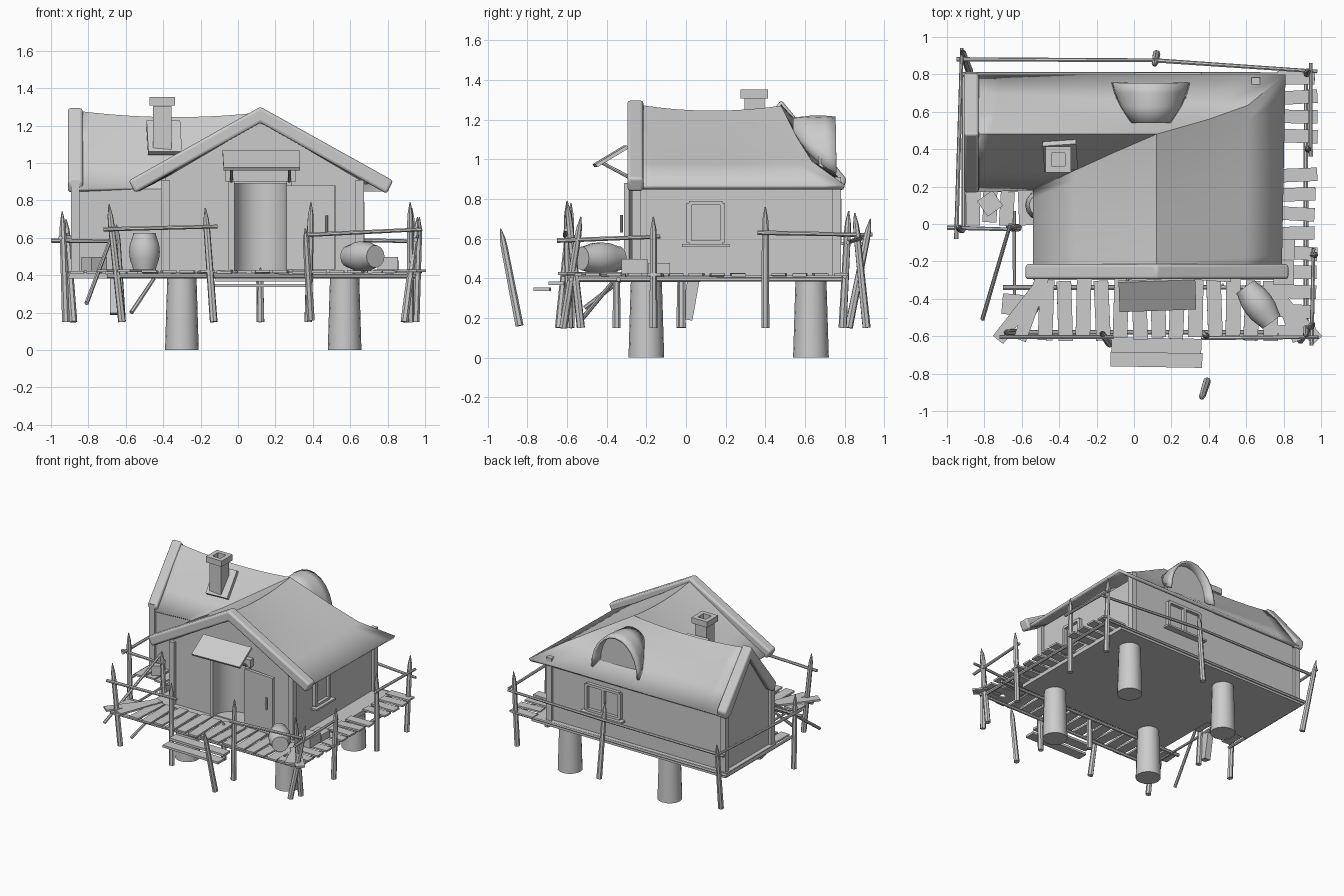
import bpy, bmesh, math, random
from mathutils import Vector, Matrix

if "Cube" in bpy.data.objects:
    bpy.data.objects.remove(bpy.data.objects["Cube"])
random.seed(4)
V = Vector
R = random.uniform


def make(name, bm, recalc=True):
    if recalc:
        bmesh.ops.recalc_face_normals(bm, faces=bm.faces)
    me = bpy.data.meshes.new(name)
    bm.to_mesh(me)
    bm.free()
    ob = bpy.data.objects.new(name, me)
    bpy.context.collection.objects.link(ob)
    return ob


def box(name, c, s, rot=(0, 0, 0)):
    bm = bmesh.new()
    bmesh.ops.create_cube(bm, size=1)
    bmesh.ops.scale(bm, vec=s, verts=bm.verts)
    ob = make(name, bm)
    ob.location = c
    ob.rotation_euler = [math.radians(a) for a in rot]
    return ob


def lathe(name, p1, p2, rings, n=10):
    """Closed round body along p1-p2, rings = (fraction, radius)."""
    p1, p2 = V(p1), V(p2)
    q = (p2 - p1).to_track_quat('Z', 'Y')
    bm = bmesh.new()
    loops = [[bm.verts.new(p1.lerp(p2, t) + q @ V((r * math.cos(k * math.tau / n), r * math.sin(k * math.tau / n), 0)))
              for k in range(n)] for t, r in rings]
    for a, b in zip(loops, loops[1:]):
        for k in range(n):
            bm.faces.new((a[k], a[(k + 1) % n], b[(k + 1) % n], b[k]))
    bm.faces.new(loops[0])
    bm.faces.new(loops[-1])
    return make(name, bm)


def rod(name, p1, p2, r=.012):
    return lathe(name, p1, p2, [(0, r), (1, r * .85)], 7)


def post(name, p1, p2, r=.021):
    return lathe(name, p1, p2, [(0, r), (.82, r * .85), (.9, r * .7), (1, .003)], 7)


def prism(name, pts, axis, a, b):
    """Extrude a (horizontal, z) outline along x or y."""
    bm = bmesh.new()
    f = lambda u, z, t: (t, u, z) if axis == 'x' else (u, t, z)
    A = [bm.verts.new(f(u, z, a)) for u, z in pts]
    B = [bm.verts.new(f(u, z, b)) for u, z in pts]
    bm.faces.new(A)
    bm.faces.new(B)
    for i in range(len(pts)):
        j = (i + 1) % len(pts)
        bm.faces.new((A[i], A[j], B[j], B[i]))
    return make(name, bm)


def bevel(ob, w):
    m = ob.modifiers.new('bevel', 'BEVEL')
    m.width, m.segments = w, 3
    return ob


# house walls
front = prism('front_wing_walls', [(-.39, .41), (.65, .41), (.65, .91), (.12, 1.22), (-.39, .92)], 'y', -.25, .45)
prism('left_wing_walls', [(.19, .41), (.76, .41), (.76, .86), (.48, 1.2), (.19, .86)], 'x', -.87, -.1)
box('rear_walls', (.27, .6, .64), (.76, .32, .46))

# doorway cut into the front wall
cut = lathe('door_cutter', (.12, -.25, .425), (.12, -.25, .89), [(0, .14), (1, .14)], 32)
m = front.modifiers.new('doorway', 'BOOLEAN')
m.object, m.operation, m.solver = cut, 'DIFFERENCE', 'EXACT'
bpy.context.view_layer.objects.active = front
bpy.ops.object.modifier_apply(modifier='doorway')
bpy.data.objects.remove(cut)
box('door_leaf', (.39, -.29, .655), (.26, .025, .45), (0, 0, -4))
rod('door_handle', (.475, -.325, .63), (.475, -.325, .72), .008)
box('door_lintel', (.12, -.265, .93), (.38, .05, .06))
for x in (-.035, .275):
    box('door_jamb', (x, -.26, .66), (.03, .04, .48))
    rod('awning_bracket', (x, -.25, .89), (x, -.42, .98), .01)
box('door_awning', (.125, -.38, 1.015), (.41, .185, .018), (31, 0, 2))

# corner posts
for x, y in ((-.39, -.25), (.65, -.25), (.65, .76), (-.87, .19), (-.87, .76)):
    box('corner_post', (x, y, .66), (.045, .045, .5))

# roof: ruled patches sharing ridge, valley and hip lines
bm = bmesh.new()


def patch(e0, e1, n=10, sag=.03):
    e0, e1 = [[V(p) for p in e] for e in (e0, e1)]
    rows = []
    for i, (a, b) in enumerate(zip(e0, e1)):
        rows.append([])
        for k in range(n + 1):
            p = a.lerp(b, k / n)
            p.z -= sag * 4 * k / n * (1 - k / n) * (1 - i / (len(e0) - 1))
            rows[-1].append(bm.verts.new(p))
    for r, s in zip(rows, rows[1:]):
        for k in range(n):
            bm.faces.new((r[k], r[k + 1], s[k + 1], s[k]))


top = (.12, .48, 1.27)
hip = [top, (.4, .56, 1.11), (.61, .635, .99), (.81, .8, .87)]
valley = [top, (-.1, .385, 1.13), (-.32, .285, .99), (-.54, .18, .87)]
patch([(.12, -.27, 1.28), (.36, -.27, 1.12), (.59, -.27, .98), (.79, -.27, .87)], hip)
patch([(.12, -.27, 1.28), (-.1, -.27, 1.14), (-.32, -.27, 1.0), (-.54, -.27, .87)], valley)
patch([(-.87, .48, 1.28), (-.87, .38, 1.16), (-.87, .28, 1.01), (-.87, .17, .86)], valley)
patch([(-.87, .48, 1.28), (-.87, .59, 1.16), (-.87, .7, 1.01), (-.87, .8, .86)], hip)
bmesh.ops.remove_doubles(bm, verts=bm.verts, dist=.0005)
bm.normal_update()
bmesh.ops.reverse_faces(bm, faces=[f for f in bm.faces if f.normal.z < 0])
roof = make('roof', bm, False)
m = roof.modifiers.new('thickness', 'SOLIDIFY')
m.thickness, m.offset = .025, -1

# gable trims
bevel(prism('front_gable_trim', [(-.585, .905), (-.55, .84), (.12, 1.215), (.795, .835), (.83, .905), (.12, 1.3)],
            'y', -.295, -.215), .015)
bevel(prism('left_gable_trim', [(.165, .9), (.19, .84), (.24, .86), (.48, 1.2), (.73, .86), (.79, .84), (.81, .9), (.48, 1.3)],
            'x', -.91, -.83), .015)

# arched dormer on the rear slope
bm = bmesh.new()
rows = [[bm.verts.new((.09 + rx * math.cos(k * math.pi / 12), y, z + h * math.sin(k * math.pi / 12))) for k in range(13)]
        for y, rx, z, h in ((.755, .21, .93, .285), (.7, .195, .96, .26), (.63, .165, 1.02, .2), (.54, .11, 1.12, .09))]
for a, b in zip(rows, rows[1:]):
    for k in range(12):
        bm.faces.new((a[k], a[k + 1], b[k + 1], b[k]))
make('dormer_hood', bm).modifiers.new('thickness', 'SOLIDIFY').thickness = .018
prism('dormer_back', [(.09 + .19 * math.cos(k * math.pi / 12), .94 + .26 * math.sin(k * math.pi / 12)) for k in range(13)],
      'y', .67, .69)

# chimney with open top and tilted flashing
box('chimney_shaft', (-.405, .345, 1.18), (.1, .1, .25))
for s in (-1, 1):
    box('chimney_cap_side', (-.405 + s * .052, .345, 1.33), (.034, .138, .045))
    box('chimney_cap_end', (-.405, .345 + s * .052, 1.33), (.07, .034, .045))
box('chimney_flashing', (-.395, .365, 1.135), (.18, .215, .03), (50, 0, 4))


# windows, built facing -y then turned
def window(name, c, w, h, turn, panes=1):
    M = Matrix.Translation(c) @ Matrix.Rotation(math.radians(turn), 4, 'Z')
    parts = [((0, 0, h / 2), (w, .03, .02)), ((0, 0, -h / 2), (w, .03, .02)),
             ((0, -.015, -h / 2 - .015), (w + .07, .05, .014))]
    for i in range(panes + 1):
        parts.append(((-w / 2 + i * w / panes, 0, 0), (.025, .03, h)))
    for c2, s in parts:
        ob = box(name, M @ V(c2), s)
        ob.rotation_euler.z = math.radians(turn)


window('side_window', (.66, .1, .68), .17, .2, 90)
window('rear_window', (.18, .77, .69), .29, .2, 180, 2)

# floor slab, under-frame and stilts
box('main_floor', (.125, .25, .4), (1.33, 1.1, .035))
box('left_floor', (-.72, .485, .4), (.37, .63, .035))
for x in (-.3, .57):
    for y in (-.2, .63):
        lathe('stilt', (x, y, 0), (x, y, .39), [(0, .09), (.6, .083), (1, .078)], 16)
for y in (-.34, -.58):
    rod('deck_beam', (-.7, y, .395), (.95, y, .395), .014)
rod('deck_beam', (.92, -.6, .395), (.92, .8, .395), .014)
rod('deck_beam', (-.64, .07, .395), (-.64, -.5, .395), .01)
rod('deck_beam', (-.91, -.03, .4), (-.91, .8, .4), .012)
rod('rear_floor_edge', (-.92, .8, .41), (.95, .8, .41), .013)

# deck planks
for i in range(13):
    box('front_plank', (-.47 + i * .1, -.455 + R(-.012, .012), .418), (.078, .32, .014), (R(-1, 1), R(-1, 1), R(-3, 3)))
for i in range(14):
    if i != 9:
        box('side_plank', (.87 + R(-.01, .012), -.57 + i * .104, .418), (.2, .072, .014), (0, R(-1, 1), R(-5, 5)))
for c, l, a in (((-.61, -.47), .38, -38), ((-.55, -.45), .36, -20), ((.87, -.5), .33, 42), ((.82, -.47), .33, 22)):
    box('corner_plank', (c[0], c[1], .424), (.07, l, .014), (0, 0, a))
box('loose_plank', (-.65, -.43, .41), (.11, .11, .014), (0, 0, -5))
for x in (-.86, -.77, -.68, -.58):
    box('left_plank', (x, .09 + R(-.01, .01), .415), (.075, .18, .014), (0, 0, R(-4, 4)))

# front steps
box('upper_step', (.12, -.65, .375), (.48, .08, .018), (0, 0, -1))
box('lower_step', (.12, -.725, .345), (.49, .08, .018), (0, 0, -1))

# fence posts: foot and tip
for a, b in (((-.62, -.58, .15), (-.69, -.58, .78)), ((-.13, -.64, .15), (-.175, -.58, .76)),
             ((.375, -.59, .15), (.39, -.6, .79)), ((.39, -.84, .16), (.36, -.935, .65)),
             ((.92, -.53, .15), (.92, -.6, .79)), ((.89, -.62, .15), (.96, -.53, .71)),
             ((.95, -.165, .15), (.97, -.165, .71)), ((.93, .4, .15), (.93, .4, .76)),
             ((.92, .79, .15), (.93, .82, .74)), ((.12, .91, .15), (.11, .85, .73)),
             ((-.88, .82, .15), (-.92, .93, .7)), ((-.92, -.03, .15), (-.94, -.02, .74)),
             ((-.62, -.02, .15), (-.65, -.02, .67))):
    post('fence_post', a, b)
post('short_pile', (.12, -.35, .15), (.12, -.35, .44))

# fence rails
for a, b in (((-.72, -.605, .645), (-.11, -.605, .66)), ((.36, -.61, .615), (.985, -.605, .645)),
             ((.95, -.65, .59), (.96, -.13, .61)), ((.945, .36, .63), (.945, .86, .62)),
             ((-1, -.02, .585), (-.64, -.03, .58)), ((-.95, -.08, .6), (-.92, .94, .62)),
             ((-.95, .88, .6), (.12, .875, .6)), ((.1, .875, .6), (.98, .815, .58)),
             ((-.81, -.51, .25), (-.66, 0, .65)), ((-.57, -.52, .2), (-.45, -.37, .38))):
    rod('fence_rail', a, b)
box('hanging_plank', (-.66, .02, .29), (.05, .06, .2), (-10, 0, 0))

# barrels and crates
staves = [(0, .06), (.08, .063), (.3, .078), (.5, .082), (.7, .078), (.92, .063), (1, .06)]
lathe('standing_barrel', (-.5, .1, .425), (-.5, .1, .625), staves, 14)
lathe('lying_barrel', (.595, -.335, .5), (.735, -.525, .5), staves, 14)
box('left_crate', (-.77, .11, .46), (.1, .1, .075), (0, 0, 35))
box('side_crate', (.8, -.26, .46), (.11, .13, .075))
box('side_crate', (.81, -.135, .45), (.1, .11, .055))

# shading
bpy.ops.object.select_all(action='SELECT')
bpy.context.view_layer.objects.active = roof
bpy.ops.object.shade_smooth_by_angle(angle=math.radians(32))
